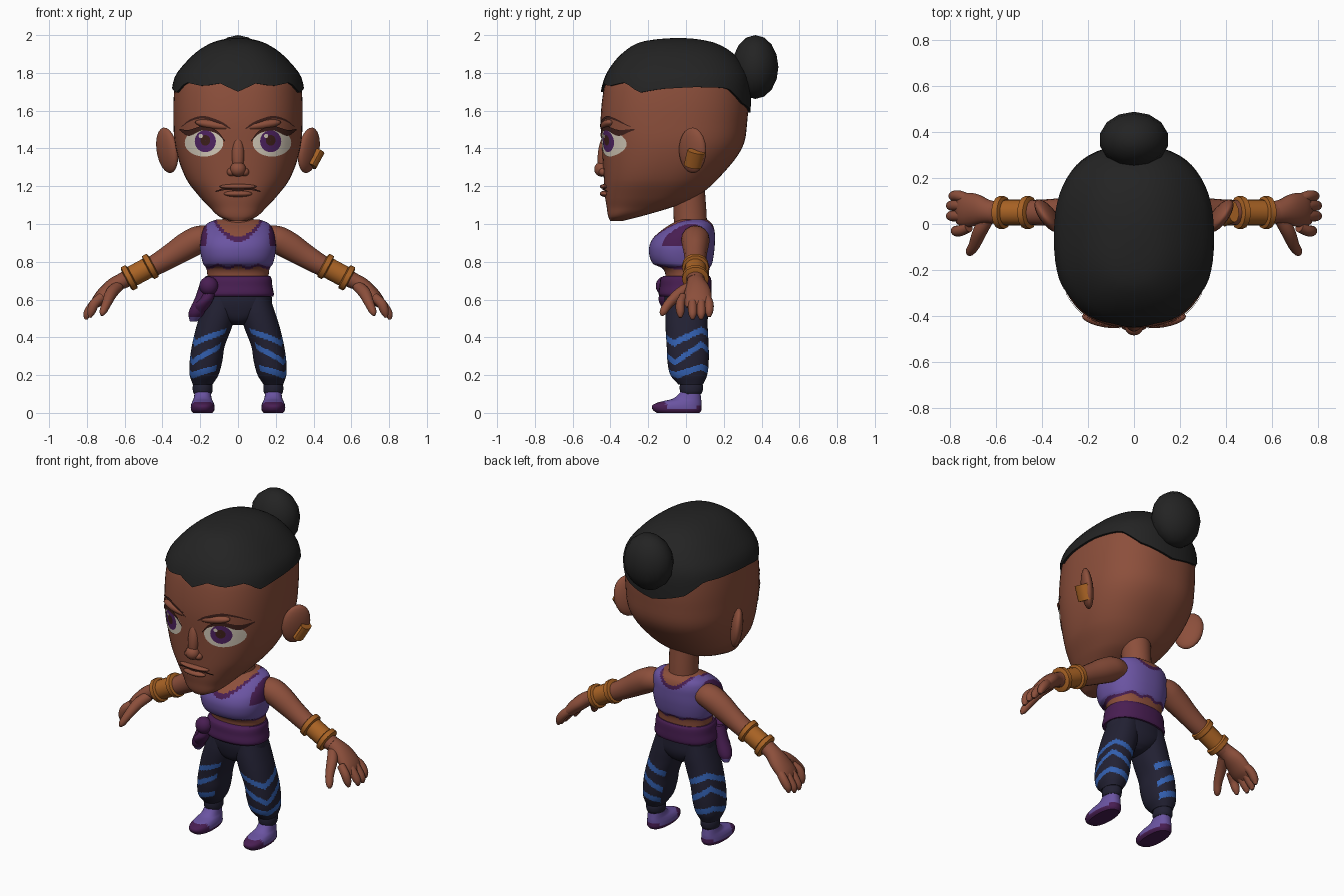
import bpy, bmesh, math
from mathutils import Vector, Matrix, Euler

if "Cube" in bpy.data.objects:
    bpy.data.objects.remove(bpy.data.objects["Cube"])

COLORS = {"skin": (.262, .078, .044), "hair_black": (.017, .017, .017), "lilac": (.145, .088, .36),
          "plum": (.066, .013, .085), "navy": (.016, .015, .033), "blue": (.032, .115, .43),
          "gold": (.40, .125, .018), "eye_white": (.68, .61, .5), "violet": (.085, .018, .13),
          "dark_brown": (.05, .015, .011)}
MATS = {}
for n, c in COLORS.items():
    MATS[n] = bpy.data.materials.new(n)
    MATS[n].diffuse_color = (*c, 1)


def finish(name, bm, mat, angle=45, front=False):
    """mat is a colour name, or a rule from face centre to colour name."""
    if front:
        for f in bm.faces:
            f.normal_update()
            if f.normal.y > 0:
                f.normal_flip()
    else:
        bmesh.ops.recalc_face_normals(bm, faces=bm.faces)
    me = bpy.data.meshes.new(name)
    slots = []
    for f in bm.faces:
        key = mat(f.calc_center_median()) if callable(mat) else mat
        if key not in slots:
            slots.append(key)
            me.materials.append(MATS[key])
        f.material_index = slots.index(key)
    bm.to_mesh(me)
    bm.free()
    ob = bpy.data.objects.new(name, me)
    bpy.context.collection.objects.link(ob)
    bpy.ops.object.select_all(action='DESELECT')
    ob.select_set(True)
    bpy.context.view_layer.objects.active = ob
    bpy.ops.object.shade_smooth_by_angle(angle=math.radians(angle))


def skin_rings(name, rings, mat, caps=True, closed=True, **kw):
    bm = bmesh.new()
    vs = [[bm.verts.new(p) for p in r] for r in rings]
    n = len(vs[0])
    for a, b in zip(vs, vs[1:]):
        for i in range(n if closed else n - 1):
            j = (i + 1) % n
            bm.faces.new((a[i], a[j], b[j], b[i]))
    if caps:
        bm.faces.new(vs[0])
        bm.faces.new(vs[-1])
    finish(name, bm, mat, **kw)


def at(rows, t):
    """Smooth interpolation of rows keyed by their first value."""
    t = min(max(t, rows[0][0]), rows[-1][0])
    i = max(k for k in range(len(rows) - 1) if rows[k][0] <= t)
    def slope(k, c):
        a, b = rows[max(k - 1, 0)], rows[min(k + 1, len(rows) - 1)]
        return (b[c] - a[c]) / (b[0] - a[0])
    h = rows[i + 1][0] - rows[i][0]
    s = (t - rows[i][0]) / h
    return [(2*s**3 - 3*s*s + 1) * rows[i][c] + (s**3 - 2*s*s + s) * h * slope(i, c)
            + (3*s*s - 2*s**3) * rows[i + 1][c] + (s**3 - s*s) * h * slope(i + 1, c)
            for c in range(1, len(rows[0]))]


def steps(rows, k):
    out = [a[0] + (b[0] - a[0]) * j / k for a, b in zip(rows, rows[1:]) for j in range(k)]
    return out + [rows[-1][0]]


def oval(rows, z, th, p, off=0):
    """Point on a rounded section; rows are z, x centre, front y, back y, half width."""
    xc, yf, yb, w = at(rows, z)
    s, c = math.sin(th), math.cos(th)
    e = 2 / p
    return Vector((xc + (w + off) * math.copysign(abs(s)**e, s),
                   (yf + yb) / 2 - ((yb - yf) / 2 + off) * math.copysign(abs(c)**e, c), z))


def loft(name, rows, mat, k=4, seg=32, p=2.0, **kw):
    skin_rings(name, [[oval(rows, z, 2 * math.pi * i / seg, p) for i in range(seg)]
                      for z in steps(rows, k)], mat, **kw)


def tube(name, path, mat, k=4, seg=16):
    """path rows: x, y, z, radius, radius along y."""
    rows = [(i, *r) for i, r in enumerate(path)]
    vals = [at(rows, t) for t in steps(rows, k)]
    pts = [Vector(v[:3]) for v in vals]
    rings = []
    for i, v in enumerate(vals):
        t = (pts[min(i + 1, len(pts) - 1)] - pts[max(i - 1, 0)]).normalized()
        nrm = t.cross(Vector((0, 1, 0))).normalized()
        side = nrm.cross(t)
        rings.append([pts[i] + nrm * v[3] * math.sin(a) + side * v[4] * math.cos(a)
                      for a in (2 * math.pi * j / seg for j in range(seg))])
    skin_rings(name, rings, mat)


def ball(name, loc, scale, mat, rot=(0, 0, 0), seg=20):
    bm = bmesh.new()
    bmesh.ops.create_uvsphere(bm, u_segments=seg, v_segments=max(8, seg // 2 + 1), radius=1,
                              matrix=Matrix.LocRotScale(Vector(loc), Euler(rot), Vector(scale)))
    finish(name, bm, mat, angle=60)


# Head
HEAD = [(1.015, 0, -.40, -.34, .04), (1.04, 0, -.412, -.24, .10), (1.09, 0, -.42, -.07, .152),
        (1.14, 0, -.428, .05, .2), (1.24, 0, -.435, .17, .275), (1.4, 0, -.445, .296, .33),
        (1.55, 0, -.452, .325, .342), (1.7, 0, -.438, .33, .338), (1.78, 0, -.415, .32, .32),
        (1.845, 0, -.375, .285, .27), (1.91, 0, -.31, .22, .2), (1.955, 0, -.23, .13, .12),
        (1.972, 0, -.13, .04, .055), (1.976, 0, -.06, -.02, .015)]
HP = 2.4
loft("head", HEAD, "skin", k=5, seg=64, p=HP)
loft("neck", [(.93, 0, -.06, .11, .09), (1.03, 0, -.065, .11, .083), (1.18, 0, -.07, .1, .085)], "skin")

# Hair cap with a jagged hairline, and bun
LINE = [(0, 1.70), (11, 1.745), (28, 1.73), (50, 1.75), (65, 1.695), (82, 1.715), (100, 1.725),
        (130, 1.72), (150, 1.64), (180, 1.59)]


def hairline(th):
    d = math.degrees(th)
    d = min(d, 360 - d)
    for (a, za), (b, zb) in zip(LINE, LINE[1:]):
        if d <= b + 1e-6:
            return za + (zb - za) * (d - a) / (b - a)


angs = [2 * math.pi * i / 60 for i in range(60)]
hair = [[oval(HEAD, hairline(a), a, HP, -.006) for a in angs]]
for i in range(15):
    f = math.sin(i / 14 * math.pi / 2)
    hair.append([oval(HEAD, hairline(a) + (1.976 - hairline(a)) * f, a, HP, .013) + Vector((0, 0, .008 * f))
                 for a in angs])
skin_rings("hair", hair, "hair_black")
ball("hair_bun", (0, .367, 1.831), (.152, .122, .169), "hair_black", seg=14)


# Face plates laid on the head surface
def on_face(x, z, off):
    _, yf, yb, w = at(HEAD, z)
    r = max(0, 1 - abs(x / w)**HP)**(1 / HP)
    return Vector((x, (yf + yb) / 2 - (yb - yf) / 2 * r - off, z))


def disc(name, cx, cz, rx, rz, mat, off):
    rings = [[on_face(cx + rx * f * math.cos(a), cz + rz * f * math.sin(a), off)
              for a in (2 * math.pi * j / 28 for j in range(28))] for f in (1, .75, .5, .25, .03)]
    bm_rings = rings
    skin_rings(name, bm_rings, mat, caps=False, front=True)


def strip(name, pts, mat, off):
    rows = [(i, *p) for i, p in enumerate(pts)]
    rings = []
    for t in steps(rows, 5):
        x, z, h = at(rows, t)
        rings.append([on_face(x, z + d * h, off) for d in (-1, 0, 1)])
    skin_rings(name, rings, mat, caps=False, closed=False, front=True)


for s, tag in ((-1, "right"), (1, "left")):
    disc("eye_" + tag, s * .18, 1.43, .102, .073, "eye_white", .004)
    disc("iris_" + tag, s * .173, 1.438, .056, .058, "violet", .006)
    disc("pupil_" + tag, s * .173, 1.443, .026, .028, "dark_brown", .008)
    disc("glint_" + tag, s * .173 - .024, 1.466, .011, .011, "eye_white", .0095)
    strip("lash_" + tag, [(s * .07, 1.44, .003), (s * .115, 1.488, .008), (s * .19, 1.506, .011),
                          (s * .26, 1.482, .016), (s * .31, 1.5, .003)], "dark_brown", .0095)
    strip("brow_" + tag, [(s * .04, 1.505, .003), (s * .09, 1.535, .008), (s * .18, 1.565, .007),
                          (s * .25, 1.55, .005), (s * .3, 1.515, .002)], "dark_brown", .005)
    ball("brow_ridge_" + tag, (s * .13, -.418, 1.525), (.1, .032, .025), "skin", (0, s * -.15, s * .18))
    ball("nostril_" + tag, (s * .035, -.436, 1.275), (.024, .026, .022), "skin")
    # Ears flare out towards the back
    ball("ear_" + tag, (s * .375, .035, 1.39), (.034, .085, .122), "skin", (-.12, s * .12, s * -.62))
ball("nose_tip", (0, -.445, 1.29), (.042, .041, .04), "skin")
ball("nose_bridge", (0, -.437, 1.37), (.033, .03, .1), "skin", (-.1, 0, 0))
ball("upper_lip", (0, -.426, 1.198), (.1, .03, .014), "skin")
ball("lower_lip", (0, -.426, 1.16), (.075, .03, .017), "skin")
strip("mouth_line", [(-.12, 1.172, .003), (-.06, 1.187, .006), (0, 1.181, .006), (.06, 1.187, .006),
                     (.12, 1.172, .003)], "dark_brown", .0095)

# Single earring
bm = bmesh.new()
bmesh.ops.create_cone(bm, cap_ends=True, segments=10, radius1=1, radius2=1, depth=2,
                      matrix=Matrix.LocRotScale(Vector((.412, .045, 1.345)), Euler((-.2, .5, 0)),
                                                Vector((.027, .048, .046))))
finish("earring", bm, "gold")

# Torso: bare skin and cropped top, coloured by height and neckline
TORSO = [(.6, 0, -.11, .11, .16), (.72, 0, -.108, .12, .162), (.765, 0, -.125, .125, .168),
         (.79, 0, -.175, .138, .185), (.86, 0, -.196, .15, .2), (.92, 0, -.178, .153, .197),
         (.97, 0, -.125, .15, .185), (1.005, 0, -.07, .135, .16), (1.025, 0, -.03, .11, .11)]


def top_rule(c):
    neck = (.932 if c.y < .03 else .975) + (c.x / .105)**2 * .07
    low = .768 + .008 * math.cos(c.x * 60)
    if c.z < low or c.z > neck:
        return "skin"
    if c.z < low + .014 or c.z > neck - .026 or (abs(c.x) > .165 and c.z > .88):
        return "plum"
    return "lilac"


loft("torso", TORSO, top_rule, k=8, seg=72, p=2.3)

# Waist sash with knot and tails
loft("belt", [(.615, 0, -.135, .13, .186), (.63, 0, -.145, .135, .19), (.67, 0, -.14, .135, .182),
              (.71, 0, -.135, .133, .178), (.725, 0, -.12, .125, .17)], "plum", p=2.3)
ball("sash_knot", (-.155, -.115, .672), (.05, .045, .05), "plum")
for i, (dx, dy, dz) in enumerate(((0, 0, 0), (.03, -.025, .04))):
    loft(f"sash_tail_{i + 1}",
         [(.485 + dz, -.235 + dx, -.075 + dy, -.04 + dy, .02), (.53 + dz, -.22 + dx, -.11 + dy, -.03 + dy, .042),
          (.61, -.192 + dx, -.12 + dy, -.04 + dy, .035), (.69, -.17 + dx, -.12, -.05, .03)],
         lambda c: "lilac" if c.z < .51 else "plum", seg=16)

# Trousers
loft("hips", [(.465, 0, -.05, .06, .03), (.49, 0, -.085, .095, .09), (.54, 0, -.105, .118, .17),
              (.6, 0, -.115, .12, .18), (.65, 0, -.11, .118, .17)], "navy", p=2.2)
LEG = [(.15, .187, -.04, .09, .052), (.2, .18, -.082, .112, .076), (.27, .17, -.098, .12, .086),
       (.35, .158, -.102, .12, .087), (.45, .128, -.108, .115, .094), (.53, .105, -.108, .115, .092),
       (.61, .09, -.1, .11, .08)]


def leg_rule(c):
    th = math.atan2(abs(c.x) - at(LEG, c.z)[0], -(c.y - .01))
    if th < -.7 and th > -2.4:
        return "navy"
    tri = abs((th / math.pi * 2 + .5) % 2 - 1) * 2 - 1
    for b, amp in ((.22, .022), (.315, .048), (.405, .035)):
        if abs(c.z - b - amp * tri) < .017:
            return "blue"
    return "navy"


def shoe_rule(c):
    if c.z < .02 or (c.y < -.105 and c.z < .06) or (c.y > .055 and c.z < .04):
        return "plum"
    return "lilac"


for s, tag in ((-1, "right"), (1, "left")):
    def flip(rows):
        return [(r[0], s * r[1], *r[2:]) for r in rows]
    loft("trouser_leg_" + tag, flip(LEG), leg_rule, k=13, seg=64, p=2.2)
    loft("trouser_cuff_" + tag, flip([(.1, .187, -.025, .08, .046), (.115, .187, -.032, .088, .052),
                                      (.15, .187, -.032, .088, .051), (.165, .187, -.02, .07, .04)]), "navy")
    loft("shoe_" + tag, flip([(0, .187, -.155, .072, .052), (.015, .187, -.175, .082, .062),
                              (.04, .187, -.178, .082, .062), (.058, .187, -.14, .082, .056),
                              (.075, .187, -.07, .08, .048), (.12, .187, -.02, .075, .041)]),
         shoe_rule, k=4, seg=36, p=2.3)

    # Arm, hand and fingers
    def limb(name, path):
        tube(f"{name}_{tag}", [(s * r[0], *r[1:]) for r in path], "skin")
    limb("arm", [(.13, .05, .925, .06, .06), (.2, .05, .92, .072, .075), (.27, .05, .885, .073, .07),
                 (.35, .05, .835, .064, .06), (.44, .05, .782, .055, .055), (.54, .05, .735, .048, .05),
                 (.62, .05, .695, .042, .048)])
    limb("palm", [(.59, .05, .71, .038, .045), (.64, .055, .685, .042, .052), (.69, .062, .645, .042, .07),
                  (.74, .06, .595, .034, .075), (.77, .06, .56, .015, .06)])
    for i, (y, x, z) in enumerate(((.122, .795, .508), (.08, .805, .495), (.035, .805, .495), (-.03, .785, .505))):
        limb(f"finger_{i + 1}", [(.72, y * .8 + .01, .615, .024, .022), (.76, y, .578, .026, .024),
                                 (x - .008, y, z + .03, .022, .022), (x, y, z, .008, .009)])
    limb("thumb", [(.635, .03, .67, .03, .03), (.67, -.03, .635, .032, .03), (.695, -.09, .58, .025, .025),
                   (.715, -.12, .535, .019, .02), (.722, -.128, .515, .006, .007)])

    # Bracelet: cuff between two thick bands
    for part, a, b, r in (("cuff", -.05, .05, .057), ("inner_band", -.083, -.045, .071),
                          ("outer_band", .045, .083, .071)):
        path = [(o, rr) for o, rr in ((a, r - .015), (a + .006, r), (b - .006, r), (b, r - .015))]
        tube(f"bracelet_{part}_{tag}", [(s * (.52 + o * .88), .05, .745 - o * .47, rr, rr)
                                        for o, rr in path], "gold", k=1, seg=14)

for m in bpy.data.materials:
    if m.users and not m.is_grease_pencil:
        m.use_nodes = True
        m.node_tree.nodes["Principled BSDF"].inputs["Base Color"].default_value = m.diffuse_color
